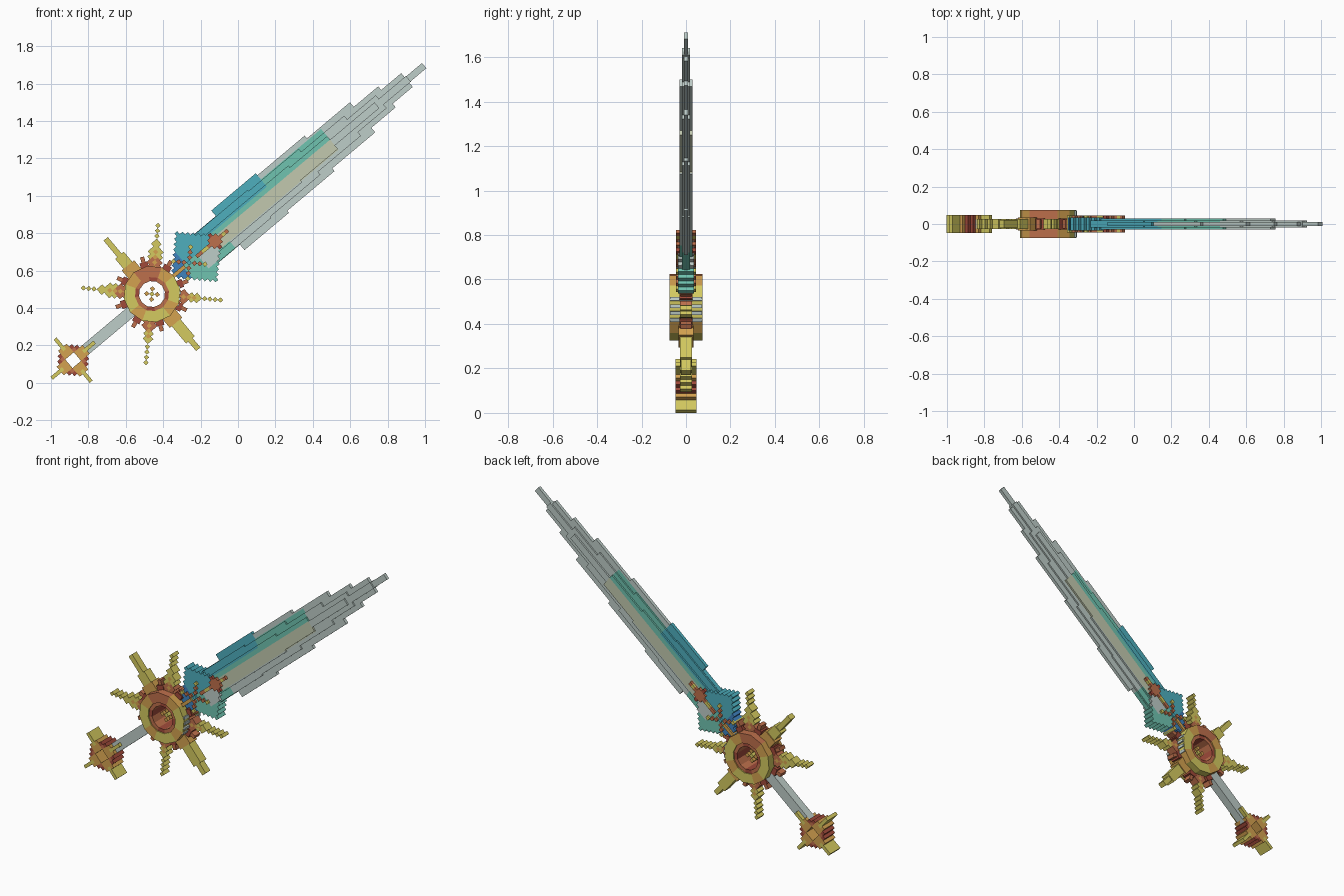
import bpy, bmesh
from math import cos, sin, radians
from mathutils import Matrix, Vector

if "Cube" in bpy.data.objects:
    bpy.data.objects.remove(bpy.data.objects["Cube"])

# Sword frame: local x runs along the blade, local z across it, origin at the sun guard
PLACE = Matrix.Translation((-0.46, 0, 0.475)) @ Matrix.Rotation(radians(-40), 4, 'Y')
S = 0.02  # block size of the stepped ornaments

PALETTE = {
    "silver": (190, 205, 200), "pale_straw": (194, 201, 175), "sky_blue": (78, 175, 190),
    "teal": (112, 196, 176), "deep_blue": (62, 130, 190), "gold": (212, 202, 96),
    "orange": (212, 162, 80), "rust": (190, 112, 76), "dark_rust": (160, 74, 58),
}
NAMES = list(PALETTE)


def linear(c):
    c /= 255
    return c / 12.92 if c < 0.04 else ((c + 0.055) / 1.055) ** 2.4


MATS = []
for name, rgb in PALETTE.items():
    m = bpy.data.materials.new(name)
    m.use_nodes = True
    col = tuple(linear(c) for c in rgb) + (1,)
    m.diffuse_color = col
    m.node_tree.nodes["Principled BSDF"].inputs["Base Color"].default_value = col
    MATS.append(m)


def finish(name, bm):
    bm.transform(PLACE)
    me = bpy.data.meshes.new(name)
    bm.to_mesh(me)
    bm.free()
    for m in MATS:
        me.materials.append(m)
    bpy.context.collection.objects.link(bpy.data.objects.new(name, me))


def prism(bm, outline, depth, colour):
    """Extrude an outline in the sword plane to +-depth."""
    front = bm.faces.new([bm.verts.new((u, -depth, v)) for u, v in outline])
    ext = bmesh.ops.extrude_face_region(bm, geom=[front], use_keep_orig=True)["geom"]
    new = [g for g in ext if isinstance(g, bmesh.types.BMVert)]
    bmesh.ops.translate(bm, verts=new, vec=(0, 2 * depth, 0))
    faces = list({f for v in list(front.verts) + new for f in v.link_faces})
    bmesh.ops.recalc_face_normals(bm, faces=faces)
    for f in faces:
        f.material_index = NAMES.index(colour)


def bar(bm, u0, u1, v0, v1, depth, colour, angle=0):
    c, s = cos(radians(angle)), sin(radians(angle))
    corners = [(u0, v0), (u1, v0), (u1, v1), (u0, v1)]
    prism(bm, [(u * c - v * s, u * s + v * c) for u, v in corners], depth, colour)


def blocks(name, rule, depth, centre=0.0, reach=20):
    """Build a slab of square blocks; rule(i, j) gives a colour or None."""
    span = range(-reach, reach + 1)
    cells = {(i, j): rule(i, j) for i in span for j in span}
    bm = bmesh.new()
    for (i, j), colour in cells.items():
        if not colour:
            continue
        mid = Vector((centre + i * S, 0, j * S))
        for d in [(1, 0, 0), (-1, 0, 0), (0, 0, 1), (0, 0, -1), (0, 1, 0), (0, -1, 0)]:
            if not d[1] and cells.get((i + d[0], j + d[2])):
                continue
            out = Vector(d)
            a = Vector((0, 0, 1)) if d[1] or d[0] else Vector((1, 0, 0))
            b = out.cross(a)
            pts = [out + a + b, out - a + b, out - a - b, out + a - b]
            size = (S / 2, depth, S / 2)
            f = bm.faces.new([bm.verts.new(mid + Vector(p[k] * size[k] for k in range(3))) for p in pts])
            f.normal_update()
            if f.normal.dot(out) < 0:
                f.normal_flip()
            f.material_index = NAMES.index(colour)
    finish(name, bm)


# Blade: three stacked layers with stepped outlines, thin at the edge, thick at the core
def blade_colour(u, v):
    if v > 0.02 and u < 0.84:
        return "sky_blue" if v > 0.045 else "teal"
    if 0.02 < v < 0.095 and u < 1.26:
        return "teal"
    if v < -0.05 and u < 0.5:
        return "teal"
    return "pale_straw" if -0.05 < v < 0.02 and u < 1.26 else "silver"


def blade_layer(name, steps, depth):
    upper, u = [], 0.38
    for end, half in steps:
        upper += [(u, half), (end, half)]
        u = end
    bm = bmesh.new()
    prism(bm, upper + [(u, -v) for u, v in reversed(upper)], depth, "silver")
    cuts = [((u, 0, 0), (1, 0, 0)) for u in (0.5, 0.84, 1.26)]
    cuts += [((0, 0, v), (0, 0, 1)) for v in (-0.05, 0.02, 0.045, 0.095)]
    for co, no in cuts:
        geom = bm.verts[:] + bm.edges[:] + bm.faces[:]
        bmesh.ops.bisect_plane(bm, geom=geom, plane_co=co, plane_no=no)
    for f in bm.faces:
        c = f.calc_center_median() - f.normal * 0.001
        f.material_index = NAMES.index(blade_colour(c.x, c.z))
    finish(name, bm)


blade_layer("blade_edge", [(0.53, 0.1), (0.84, 0.138), (1.17, 0.124), (1.47, 0.105),
                           (1.64, 0.073), (1.78, 0.048), (1.9, 0.018)], 0.01)
blade_layer("blade_bevel", [(0.75, 0.098), (1.1, 0.09), (1.4, 0.07), (1.6, 0.045), (1.79, 0.02)], 0.019)
blade_layer("blade_core", [(1.0, 0.058), (1.26, 0.045), (1.57, 0.02)], 0.029)


# Collar: stepped diamond at the foot of the blade
def collar(i, j):
    if abs(i) + abs(j) > 8:
        return None
    if j > 0:
        return "deep_blue" if i < -3 else "sky_blue"
    if i > 0 and -5 < j:
        return "silver"
    return "deep_blue" if i < -4 else "teal"


blocks("collar", collar, 0.035, centre=0.31)


# Ornament: small crossed star and a spine laid over the collar
def ornament(i, j):
    j = abs(j)
    if abs(i) == j and j < 4:
        return "sky_blue" if j == 0 else "rust" if j < 3 else "gold"
    if j == 0 and 2 < i < 14:
        return "gold" if i in (5, 6, 12) else "rust"
    if abs(i - 9) + j < 3:
        return "dark_rust" if j == 2 else "rust"
    return "orange" if j == 0 and -6 < i < -1 else None


blocks("collar_star", ornament, 0.046, centre=0.26)


# Sun guard: faceted ring in coloured segments
def ring(name, inner, outer, depth, colours):
    bm = bmesh.new()
    for k in range(12):
        a, b = radians(30 * k), radians(30 * k + 30)
        pts = [(inner, a), (outer, a), (outer, b), (inner, b)]
        prism(bm, [(r * cos(t), r * sin(t)) for r, t in pts], depth, colours[k % len(colours)])
    finish(name, bm)


ring("guard_ring", 0.092, 0.152, 0.075, ["orange", "rust", "rust", "orange", "gold", "gold",
                                        "orange", "gold", "gold", "orange", "gold", "gold"])
ring("guard_inner_ring", 0.07, 0.096, 0.068, ["rust", "dark_rust", "rust"])


# Diagonal sun rays: block chains that step down from a wide root to a single row
def ray(i, j):
    mid, off = (abs(i) + abs(j)) / 2, abs(abs(i) - abs(j))
    wide = 1 if j > 0 else 0
    if not 4.5 <= mid <= 13.5:
        return None
    if off > (2 if mid < 7 + 2 * wide else 1 if mid < 9 + 1.5 * wide else 0):
        return None
    if mid < 7:
        return "rust" if off else "orange"
    return "orange" if off == 0 and mid < 9 else "gold"


blocks("diagonal_rays", ray, 0.028)

# Cross rays and short stubs around the ring
bm = bmesh.new()
for angle, root in ((90, 0.27), (-90, 0.32)):
    bar(bm, 0.14, 0.385, -0.015, 0.015, 0.022, "gold", angle)
    bar(bm, 0.14, root, -0.03, 0.03, 0.028, "gold", angle)
    bar(bm, 0.13, 0.2, -0.043, 0.043, 0.034, "orange", angle)
finish("cross_rays", bm)

bm = bmesh.new()
for angle in (65, 115, 160, 200, 245, 295, 20, -20):
    bar(bm, 0.13, 0.205, -0.011, 0.011, 0.025, "rust", angle)
    bar(bm, 0.13, 0.175, -0.022, 0.022, 0.03, "dark_rust", angle)
finish("ray_stubs", bm)

# Silver ribs on the blade side of the guard
bm = bmesh.new()
for angle in (-62, -50, -38, -26):
    bar(bm, 0.135, 0.156, -0.008, 0.008, 0.073, "silver", angle)
finish("guard_ribs", bm)


# Small star floating in the ring
def hub(i, j):
    if i == j == 0:
        return "gold"
    return "orange" if abs(i) == abs(j) == 1 else None


blocks("hub_star", hub, 0.03, reach=2)

# Grip
bm = bmesh.new()
bar(bm, -0.49, -0.13, -0.03, 0.03, 0.025, "silver")
finish("grip", bm)


# Pommel: stepped diamond frame with a square opening and four spikes
def pommel(i, j):
    i, j = abs(i), abs(j)
    if max(i, j) < 2:
        return None
    if min(i, j) == 0 and max(i, j) <= 7:
        return "gold" if max(i, j) > 3 else "orange"
    if i + j <= 5:
        return "dark_rust" if abs(i - j) < 2 and i + j > 4 else "rust" if min(i, j) > 1 else "orange"
    return None


blocks("pommel", pommel, 0.048, centre=-0.55, reach=8)
